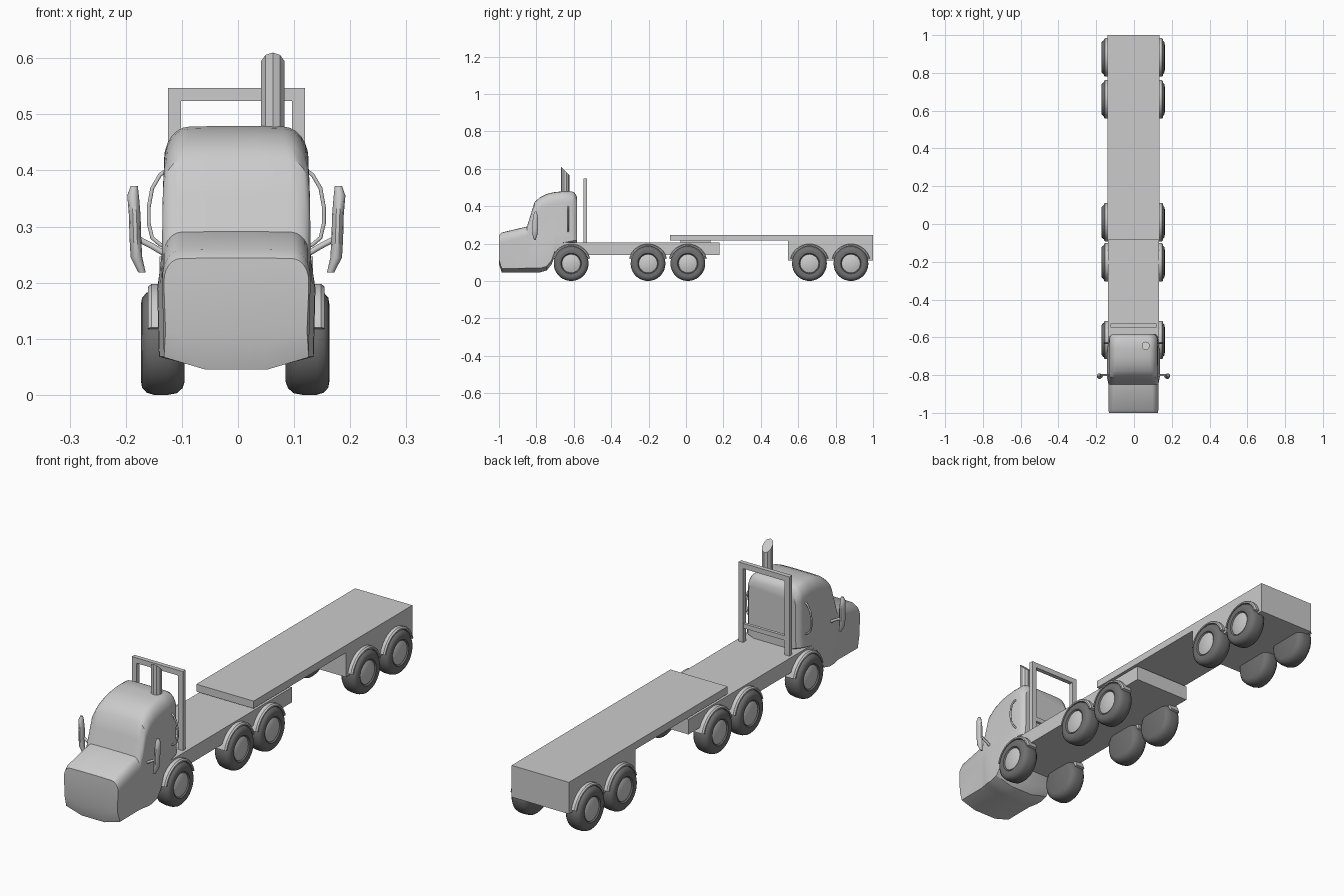
import bpy, bmesh, math
from mathutils import Vector, Matrix

if "Cube" in bpy.data.objects:
    bpy.data.objects.remove(bpy.data.objects["Cube"])

CX = -0.003   # centre line of the body


def material(name, v):
    m = bpy.data.materials.new(name)
    m.diffuse_color = (v, v, v, 1)
    m.use_nodes = True
    m.node_tree.nodes["Principled BSDF"].inputs["Base Color"].default_value = m.diffuse_color
    return m


RUBBER, METAL = material("rubber", 0.16), material("hub_metal", 0.62)


def finish(name, bm, mat=None, smooth=None):
    bmesh.ops.remove_doubles(bm, verts=bm.verts, dist=1e-5)
    bmesh.ops.recalc_face_normals(bm, faces=bm.faces)
    me = bpy.data.meshes.new(name)
    bm.to_mesh(me)
    bm.free()
    ob = bpy.data.objects.new(name, me)
    bpy.context.collection.objects.link(ob)
    if mat:
        me.materials.append(mat)
    if smooth:
        bpy.ops.object.select_all(action='DESELECT')
        ob.select_set(True)
        bpy.context.view_layer.objects.active = ob
        bpy.ops.object.shade_smooth_by_angle(angle=math.radians(smooth))
    return ob


def box(name, x0, x1, y0, y1, z0, z1):
    bm = bmesh.new()
    bmesh.ops.create_cube(bm, size=1)
    for v in bm.verts:
        v.co = ((x0 + x1) / 2 + v.co.x * (x1 - x0), (y0 + y1) / 2 + v.co.y * (y1 - y0),
                (z0 + z1) / 2 + v.co.z * (z1 - z0))
    return finish(name, bm)


def loft(name, rings, smooth=None):
    bm = bmesh.new()
    loops = [[bm.verts.new(p) for p in r] for r in rings]
    n = len(loops[0])
    for a, b in zip(loops, loops[1:]):
        for i in range(n):
            bm.faces.new((a[i], a[(i + 1) % n], b[(i + 1) % n], b[i]))
    bm.faces.new(loops[0])
    bm.faces.new(loops[-1])
    return finish(name, bm, None, smooth)


def lathe(name, prof, centre, side, mat, smooth=40):
    # revolve (axial offset, radius) around the x axis
    bm = bmesh.new()
    vs = [bm.verts.new((side * a, 0, r)) for a, r in prof]
    es = [bm.edges.new(p) for p in zip(vs, vs[1:])]
    bmesh.ops.spin(bm, geom=vs + es, cent=(0, 0, 0), axis=(1, 0, 0),
                   angle=math.tau, steps=36)
    bmesh.ops.translate(bm, verts=bm.verts, vec=centre)
    return finish(name, bm, mat, smooth)


def tube(name, pts, r):
    cu = bpy.data.curves.new(name, 'CURVE')
    cu.dimensions = '3D'
    cu.bevel_depth = r
    cu.bevel_resolution = 1
    cu.use_fill_caps = True
    sp = cu.splines.new('POLY')
    sp.points.add(len(pts) - 1)
    for p, q in zip(sp.points, pts):
        p.co = (*q, 1)
    ob = bpy.data.objects.new(name, cu)
    bpy.context.collection.objects.link(ob)
    return ob


# cab: lofted cross-sections (y, bottom, top, half width, lower flare, corner rx, rz)
def cab_ring(y, zb, zt, hw, flare, rx, rz):
    zs = min(0.26, zt - rz - 0.002)
    lo = max(zb + 0.018, 0.06)
    half = [(0.055, zb - 0.004), (hw + flare - 0.003, lo),
            (hw + flare, max(lo + 0.003, min(0.19, zs - 0.01))), (hw, max(lo + 0.006, zs))]
    for i in range(7):
        t = math.radians(15 * i)
        half.append((hw - rx + rx * math.cos(t), zt - rz + rz * math.sin(t)))
    half.append((0.04, zt + 0.001))
    return [(CX + x, y, z) for x, z in half] + [(CX - x, y, z) for x, z in reversed(half)]


loft("cab", [cab_ring(*s) for s in (
    (-1.0, .095, .243, .129, 0, .03, .04),
    (-.985, .049, .258, .132, 0, .032, .05),
    (-.85, .05, .290, .132, 0, .034, .05),
    (-.83, .05, .355, .132, .004, .036, .06),
    (-.81, .05, .420, .131, .009, .038, .06),
    (-.78, .05, .447, .130, .011, .042, .06),
    (-.745, .06, .464, .129, .012, .045, .06),
    (-.718, .093, .471, .129, .012, .045, .06),
    (-.70, .145, .474, .129, .012, .045, .06),
    (-.66, .183, .478, .129, .008, .045, .06),
    (-.61, .193, .478, .128, .004, .045, .06),
    (-.595, .195, .470, .124, .004, .045, .06),
    (-.583, .197, .450, .112, .004, .04, .05))], 32)

# tractor frame, coupling plate and trailer
box("tractor_frame", CX - .135, CX + .135, -.70, .18, .14, .205)
box("coupling_plate", CX - .09, CX + .09, -.03, .13, .20, .22)
bm = bmesh.new()
prof = [(-.085, .247), (-.085, .215), (.545, .215), (.545, .11), (1, .11), (1, .247)]
f = bm.faces.new([bm.verts.new((CX - .137, y, z)) for y, z in prof])
ext = bmesh.ops.extrude_face_region(bm, geom=[f])
bmesh.ops.translate(bm, vec=(.274, 0, 0),
                    verts=[g for g in ext['geom'] if isinstance(g, bmesh.types.BMVert)])
finish("trailer_bed", bm)

# frame hoop behind the cab
for s in (-1, 1):
    a, b = sorted((CX + s * .099, CX + s * .122))
    box("hoop_post", a, b, -.547, -.528, .20, .547)
box("hoop_top_bar", CX - .122, CX + .122, -.547, -.528, .524, .547)
box("hoop_lower_bar", CX - .1, CX + .1, -.544, -.531, .265, .285)

# exhaust stack with slanted top
stack = []
for z, slope in ((.44, 0), (.588, 1)):
    stack.append([(.062 + .022 * math.cos(t), -.645 + .022 * math.sin(t),
                   z - slope * math.sin(t) * .022)
                  for t in (math.tau * (i + .5) / 10 for i in range(10))])
loft("exhaust_stack", stack)

# wheels, hubs and fenders
TYRE = [(0, 0), (0, .07), (.004, .081), (.014, .09), (.03, .093), (.055, .093),
        (.068, .089), (.076, .08), (.078, .068), (.076, .055), (.07, .05), (.068, 0)]
HUB = [(.066, .05), (.072, .049), (.074, .046), (.074, 0)]
for y in (-.614, -.203, .01, .66, .882):
    for s in (-1, 1):
        c = Vector((CX - .002 + s * .09, y, .093))
        lathe("tyre", TYRE, c, s, RUBBER)
        lathe("wheel_hub", HUB, c, s, METAL)
        rings = []
        for i in range(15):
            t = math.radians(15 + 150 * i / 14)
            rings.append([(CX + s * x, y + r * math.cos(t), .093 + r * math.sin(t))
                          for x, r in ((.11, .094), (.157, .094), (.157, .100),
                                       (.151, .105), (.11, .105))])
        loft("fender", rings, 30)

# side mirrors and grab handles
for s in (-1, 1):
    rings = []
    for x, z, w in ((.182, .372, .004), (.178, .355, .011), (.175, .32, .016),
                    (.174, .28, .016), (.172, .245, .013), (.168, .218, .004)):
        bow = .006 if .23 < z < .36 else 0
        k = .005 + .5 * bow
        rings.append([(CX + s * (x + bow + k * 1.3 * math.cos(t)),
                       -.806 + w * math.sin(t) + .03 * (z - .3), z)
                      for t in (math.tau * i / 10 for i in range(10))])
    loft("side_mirror", rings, 40)
    tube("mirror_arm", [(CX + s * x, -.80, z) for x, z in ((.175, .278), (.15, .265), (.125, .25))], .006)
    tube("grab_handle", [(CX + s * x, -.63, z) for x, z in (
        (.122, .402), (.136, .392), (.15, .368), (.156, .335), (.156, .305),
        (.150, .28), (.136, .268), (.122, .262))], .004)
